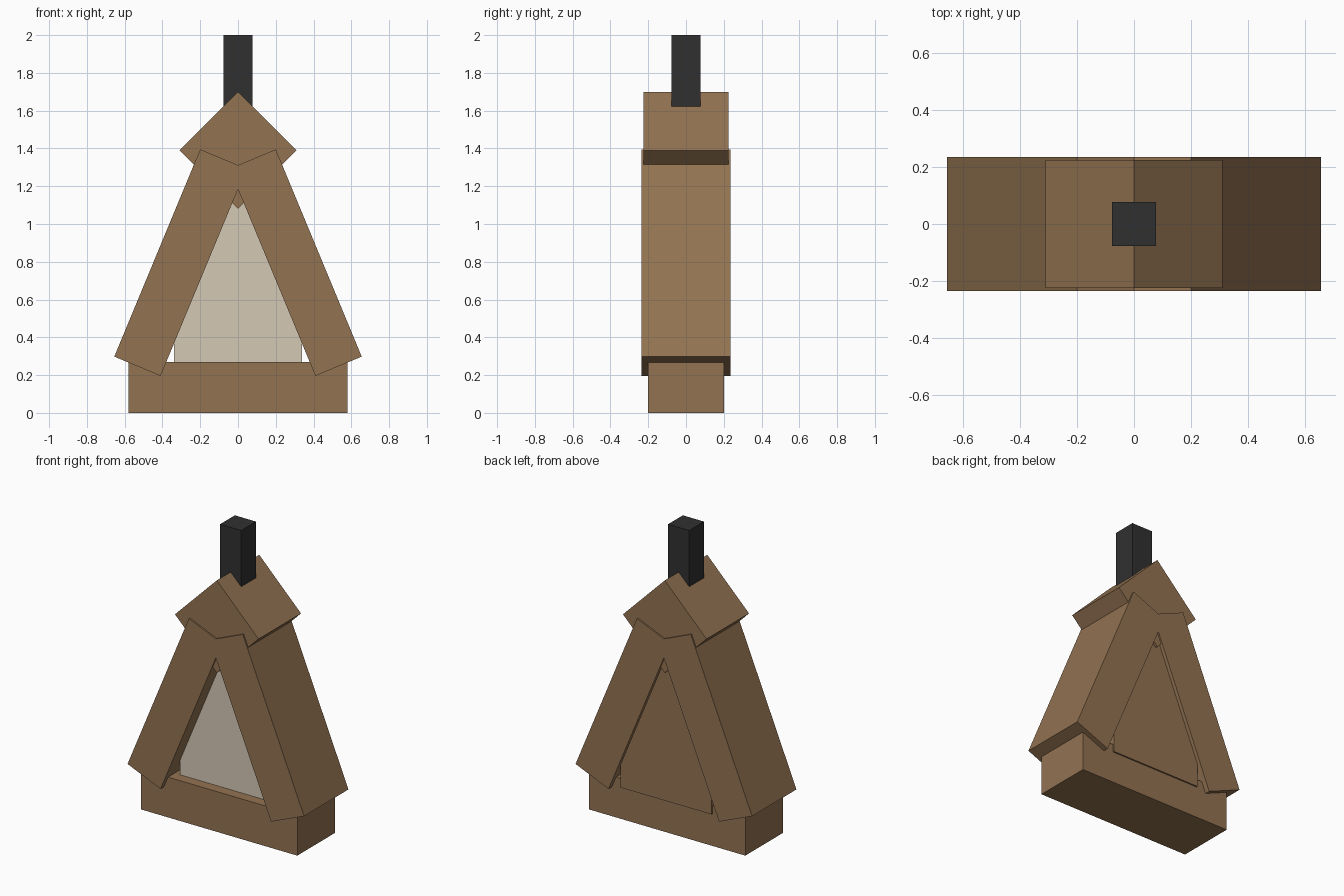
import bpy
import bmesh

default = bpy.data.objects.get("Cube")
if default:
    bpy.data.objects.remove(default, do_unlink=True)


def make_material(name, color):
    mat = bpy.data.materials.new(name)
    mat.use_nodes = True
    mat.diffuse_color = (*color, 1)
    mat.node_tree.nodes["Principled BSDF"].inputs["Base Color"].default_value = (*color, 1)
    return mat


wood = make_material("brown wood", (0.29, 0.17, 0.083))
cream = make_material("cream panel", (0.66, 0.58, 0.46))
black = make_material("black metal", (0.03, 0.03, 0.03))


def prism(name, profile, y0, y1, *mats):
    """Extrude an x-z outline from y0 to y1."""
    bm = bmesh.new()
    face = bm.faces.new([bm.verts.new((x, y0, z)) for x, z in profile])
    ext = bmesh.ops.extrude_face_region(bm, geom=[face], use_keep_orig=True)
    for v in ext["geom"]:
        if isinstance(v, bmesh.types.BMVert):
            v.co.y = y1
    bmesh.ops.recalc_face_normals(bm, faces=bm.faces)
    # A second material goes on the front face
    if len(mats) > 1:
        for f in bm.faces:
            f.material_index = int(f.normal.y < -0.9)
    mesh = bpy.data.meshes.new(name)
    bm.to_mesh(mesh)
    bm.free()
    for m in mats:
        mesh.materials.append(m)
    obj = bpy.data.objects.new(name, mesh)
    bpy.context.collection.objects.link(obj)
    return obj


def rect(half, z0, z1):
    return [(-half, z0), (half, z0), (half, z1), (-half, z1)]


# Base block
prism("base", rect(0.58, 0, 0.27), -0.2, 0.2, wood)

# Two leaning beams, mirrored about the centre
beam = [(0.655, 0.298), (0.2, 1.395), (-0.045, 1.293), (0.41, 0.196)]
for side, name in ((1, "left_beam"), (-1, "right_beam")):
    prism(name, [(side * x, z) for x, z in beam], -0.235, 0.235, wood)

# Square ridge block standing on its edge
r, mid = 0.31, 1.39
prism("ridge_block", [(0, mid + r), (r, mid), (0, mid - r), (-r, mid)],
      -0.225, 0.225, wood)

# Infill behind the opening, cream on its front
prism("infill_panel", [(-0.338, 0.215), (0.338, 0.215), (0.338, 0.6),
                       (0.08, 1.22), (-0.08, 1.22), (-0.338, 0.6)],
      -0.13, 0.21, wood, cream)

# Chimney
prism("chimney", rect(0.078, 1.45, 2), -0.078, 0.078, black)
